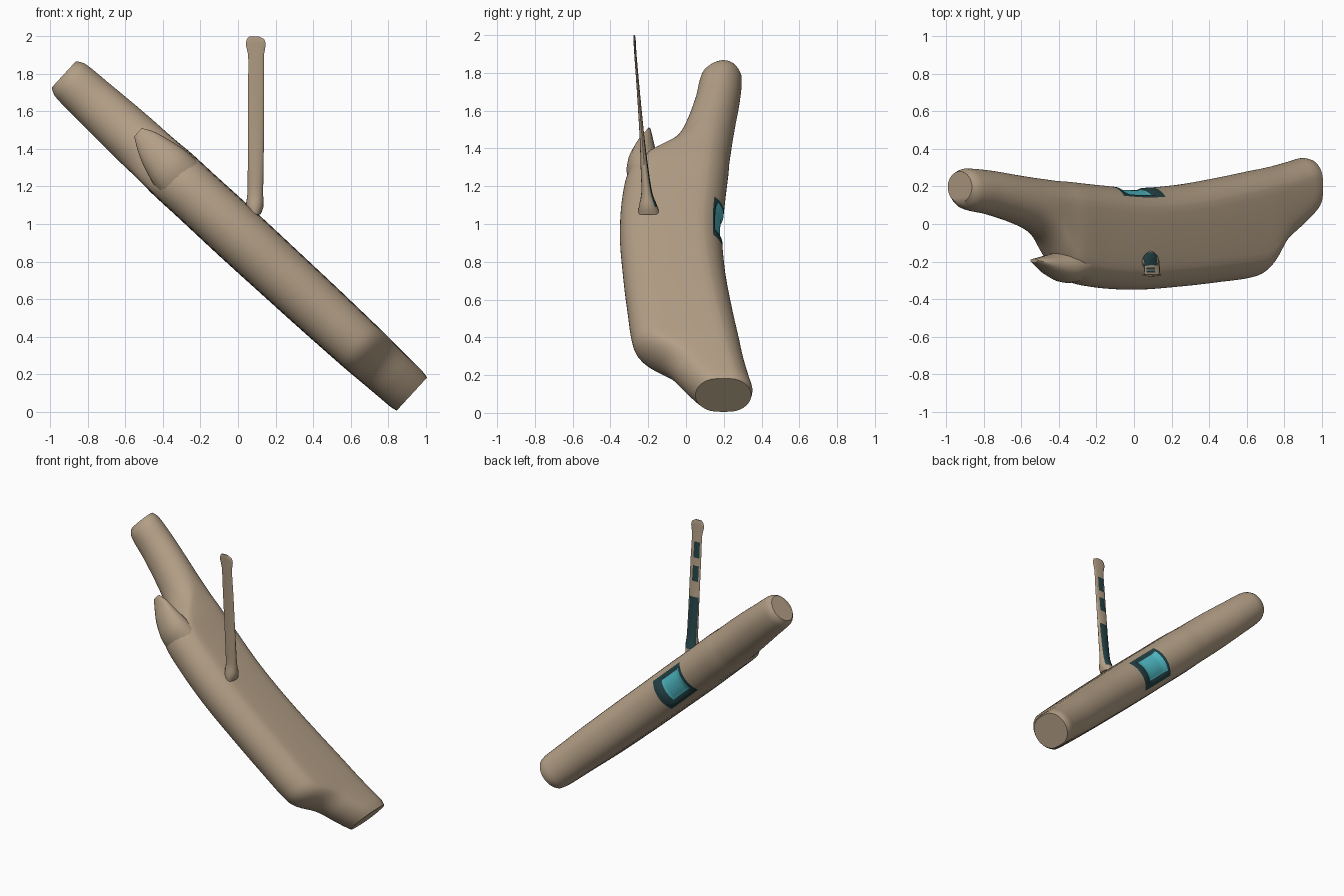
import bpy, bmesh, math
from mathutils import Vector

if "Cube" in bpy.data.objects:
    bpy.data.objects.remove(bpy.data.objects["Cube"])


def material(name, rgb):
    m = bpy.data.materials.new(name)
    m.diffuse_color = (*rgb, 1)
    m.use_nodes = True
    m.node_tree.nodes["Principled BSDF"].inputs["Base Color"].default_value = m.diffuse_color
    return m


WOOD = material("tan wood", (0.45, 0.345, 0.238))
DARK = material("dark teal", (0.018, 0.055, 0.062))
CYAN = material("bright teal", (0.08, 0.50, 0.57))

# Slanted log frame: D runs down its length, N through its thickness
MID = Vector((0, 0, 0.945))
D = Vector((0.737, 0, -0.677)).normalized()
N = Vector((-D.z, 0, D.x))
X, Y, Z = Vector((1, 0, 0)), Vector((0, 1, 0)), Vector((0, 0, 1))


def resample(rows, step):
    """Smooth (Catmull-Rom) in-betweens of section rows; first column is the station."""
    out = []
    for i in range(len(rows) - 1):
        p = [rows[max(0, min(len(rows) - 1, i + k))] for k in (-1, 0, 1, 2)]
        h = p[2][0] - p[1][0]
        n = max(1, math.ceil(h / step))
        for k in range(n):
            t = k / n
            row = []
            for c in range(len(p[0])):
                s1 = (p[2][c] - p[0][c]) / (p[2][0] - p[0][0]) * h
                s2 = (p[3][c] - p[1][c]) / (p[3][0] - p[1][0]) * h
                a, b = p[1][c], p[2][c]
                row.append((2*t**3 - 3*t**2 + 1)*a + (t**3 - 2*t**2 + t)*s1
                           + (3*t**2 - 2*t**3)*b + (t**3 - t**2)*s2)
            row[0] = p[1][0] + t * h
            out.append(row)
    return out + [list(rows[-1])]


def loft(name, rings, paint=None):
    """Skin closed rings of points; paint(ring, segment) gives the material index."""
    bm = bmesh.new()
    vs = [[bm.verts.new(p) for p in r] for r in rings]
    n = len(vs[0])
    for i in range(len(vs) - 1):
        for j in range(n):
            k = (j + 1) % n
            f = bm.faces.new((vs[i][j], vs[i][k], vs[i + 1][k], vs[i + 1][j]))
            if paint:
                f.material_index = paint(i, j)
    bm.faces.new(vs[0])
    bm.faces.new(vs[-1])
    bmesh.ops.recalc_face_normals(bm, faces=bm.faces)
    me = bpy.data.meshes.new(name)
    bm.to_mesh(me)
    bm.free()
    for m in (WOOD, DARK, CYAN):
        me.materials.append(m)
    ob = bpy.data.objects.new(name, me)
    bpy.context.collection.objects.link(ob)
    bpy.context.view_layer.objects.active = ob
    ob.select_set(True)
    bpy.ops.object.shade_smooth_by_angle(angle=math.radians(45))
    ob.select_set(False)
    return ob


# Log: station, front y, back y, half thickness
log_rows = resample([
    (-1.26, .115, .28, .095), (-1.22, .08, .295, .117), (-1.05, .05, .285, .128),
    (-.85, .0, .26, .138), (-.72, -.05, .245, .142), (-.64, -.11, .237, .143),
    (-.57, -.2, .23, .145), (-.48, -.295, .225, .15), (-.3, -.335, .21, .15),
    (0, -.35, .192, .152), (.3, -.335, .207, .15), (.6, -.31, .245, .147),
    (.86, -.28, .285, .142), (.93, -.24, .295, .14), (1.03, -.115, .312, .135),
    (1.15, -.03, .337, .13), (1.22, .02, .352, .127), (1.258, .05, .345, .12)], .025)
SEG = 60


def in_patch(u, a):
    """Inlay zone on the back edge: 2 = bright centre, 1 = dark border, 0 = wood."""
    a = math.degrees(math.atan2(math.sin(a), math.cos(a)))
    if -.14 < u < .06 and -31 < a < 37:
        return 2
    return 1 if -.165 < u < .115 and -49 < a < 49 else 0


def log_ring(row):
    u, f, b, h = row
    core = max((b - f) / 2 - h, 0)
    r = (b - f) / 2 - core
    pts = []
    for j in range(SEG):
        a = 2 * math.pi * j / SEG
        c, s = math.cos(a), math.sin(a)
        side = core * max(-1, min(1, c * 4))
        p = MID + D * u + Y * ((f + b) / 2 + side + r * c) + N * h * s
        if in_patch(u, a) == 2:          # shallow recess
            p -= Y * .012 * c + N * .012 * s
        pts.append(p)
    return pts


loft("slanted_log", [log_ring(r) for r in log_rows],
     lambda i, j: in_patch((log_rows[i][0] + log_rows[i + 1][0]) / 2,
                           2 * math.pi * (j + .5) / SEG))


def ellipse(c, a, b, n=16):
    return [c + a * math.cos(2*math.pi*j/n) + b * math.sin(2*math.pi*j/n) for j in range(n)]


# Broken splinter pointing up the log: station, y, offset, half width, half depth
splinter = resample([(-.76, -.195, .04, .01, .03), (-.70, -.205, .035, .03, .065),
                     (-.62, -.22, .025, .06, .095), (-.5, -.225, .015, .09, .125),
                     (-.35, -.2, .0, .09, .135), (-.2, -.19, .0, .08, .12)], .03)
loft("broken_splinter", [ellipse(MID + D*u + Y*y + N*o, Y*w, N*h)
                         for u, y, o, w, h in splinter])

# Thin upright twig: height, x, y, half width, half depth
twig = resample([(1.05, .085, -.195, .035, .055), (1.09, .088, -.2, .047, .05),
                 (1.16, .092, -.207, .042, .03), (1.3, .094, -.22, .042, .02),
                 (1.45, .095, -.232, .043, .013), (1.7, .096, -.252, .043, .008),
                 (1.9, .096, -.268, .042, .006), (1.95, .095, -.271, .052, .006),
                 (1.985, .093, -.273, .046, .006), (2.0, .085, -.274, .025, .004)], .03)


def twig_paint(i, j):
    """Dark streak up the rear of the twig, broken into dashes near the top."""
    z = twig[i][0]
    a = 360 * (j + .5) / 16
    if z < 1.45:
        return int(z > 1.08 and 50 < a < 165)
    return int(65 < a < 140 and (1.55 < z < 1.65 or 1.72 < z < 1.82))


loft("upright_twig", [ellipse(Vector((x, y, z)), X*w, Y*h) for z, x, y, w, h in twig],
     twig_paint)
